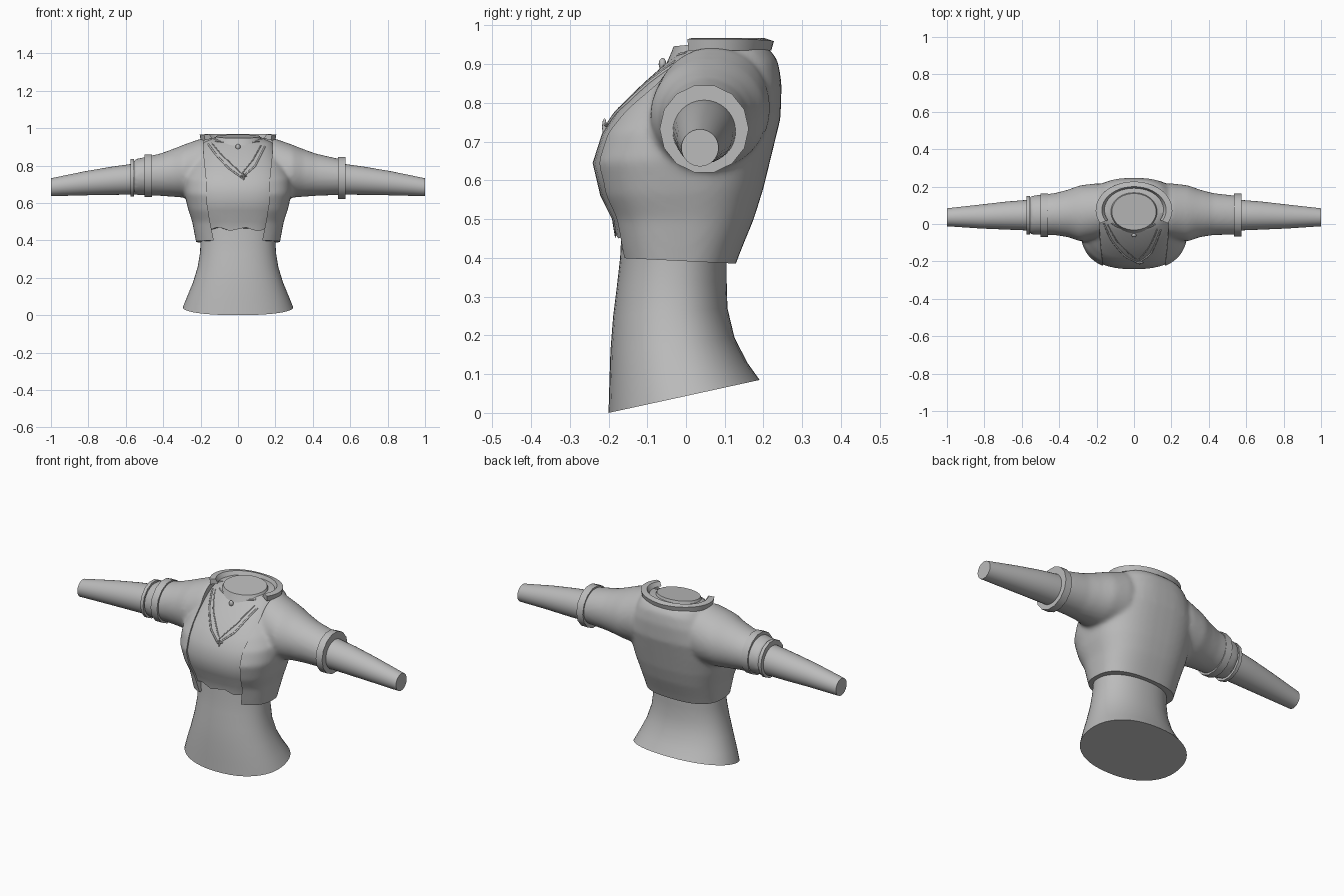
import bpy, bmesh, math
from mathutils import Vector
from mathutils.bvhtree import BVHTree

cube = bpy.data.objects.get("Cube")
if cube:
    bpy.data.objects.remove(cube)

grey = bpy.data.materials.new("plain_grey")
grey.use_nodes = True
grey.diffuse_color = (0.5, 0.5, 0.5, 1)
grey.node_tree.nodes["Principled BSDF"].inputs["Base Color"].default_value = (0.5, 0.5, 0.5, 1)


def finish(name, bm, angle=40):
    bmesh.ops.recalc_face_normals(bm, faces=bm.faces)
    mesh = bpy.data.meshes.new(name)
    bm.to_mesh(mesh)
    bm.free()
    obj = bpy.data.objects.new(name, mesh)
    bpy.context.collection.objects.link(obj)
    mesh.materials.append(grey)
    smooth(obj, angle)
    return obj


def smooth(obj, angle):
    bpy.ops.object.select_all(action='DESELECT')
    obj.select_set(True)
    bpy.context.view_layer.objects.active = obj
    bpy.ops.object.shade_smooth_by_angle(angle=math.radians(angle))


def loft(bm, rings):
    rows = [[bm.verts.new(p) for p in ring] for ring in rings]
    n = len(rows[0])
    for a, b in zip(rows, rows[1:]):
        for i in range(n):
            j = (i + 1) % n
            bm.faces.new((a[i], a[j], b[j], b[i]))
    bm.faces.new(rows[0])
    bm.faces.new(rows[-1])


def body_ring(half, yf, zf, yb, zb, power=2.6, inset=0, n=48):
    """Rounded section that may tilt from front height to back height."""
    half, yf, yb = half - inset, yf + inset, yb - inset
    pts = []
    for i in range(n):
        a = math.tau * i / n
        c, s = math.cos(a), math.sin(a)
        x = math.copysign(abs(c) ** (2 / power), c) * half
        t = (1 + math.copysign(abs(s) ** (2 / power), s)) / 2
        pts.append((x, yf + (yb - yf) * t, zf + (zb - zf) * t))
    return pts


def arm_ring(x, yc, ry, low, high, n=32):
    return [(x, yc + ry * math.cos(math.tau * i / n),
             (low + high) / 2 + (high - low) / 2 * math.sin(math.tau * i / n)) for i in range(n)]


def prism(name, outline, place, low, high):
    bm = bmesh.new()
    loft(bm, [[place(u, v, d) for u, v in outline] for d in (low, high)])
    obj = finish(name, bm)
    obj.hide_render = True
    return obj


# Waist and hips
bm = bmesh.new()
loft(bm, [body_ring(*r, power=2.2) for r in (
    (.295, -.2, .0, .19, .085), (.272, -.198, .07, .158, .13), (.24, -.195, .16, .125, .195),
    (.215, -.188, .25, .107, .27), (.203, -.178, .33, .105, .34), (.2, -.17, .4, .105, .4),
    (.2, -.165, .5, .105, .5))])
finish("waist", bm)

# Chest profile shared by the shirt and the jacket
chest = ((.245, -.2, .5, .175, .5), (.268, -.23, .56, .2, .58), (.288, -.25, .645, .222, .67),
         (.288, -.226, .72, .244, .76), (.255, -.19, .775, .247, .85),
         (.215, -.12, .85, .237, .91), (.19, -.05, .912, .212, .943),
         (.145, -.015, .938, .18, .952))

# Shirt with a wavy front hem
bm = bmesh.new()
loft(bm, [body_ring(.215, -.193, .46, .13, .46, inset=.009)]
     + [body_ring(*r, inset=.009) for r in chest])
for v in bm.verts:
    if v.co.z < .47:
        v.co.z += .01 * math.sin(v.co.x * 45)
shirt = finish("shirt", bm, 50)

# Jacket: body and sleeves melted into one smooth shell, then trimmed
bm = bmesh.new()
loft(bm, [body_ring(*r) for r in ((.215, -.16, .34, .112, .34), (.23, -.18, .42, .142, .42)) + chest])
sleeve = ((.05, .08, .12, .68, .94), (.2, .068, .15, .63, .944), (.29, .057, .15, .628, .912),
          (.35, .057, .128, .633, .888), (.42, .053, .113, .638, .863), (.56, .047, .103, .643, .832))
for side in (-1, 1):
    loft(bm, [arm_ring(side * r[0], *r[1:]) for r in sleeve])
jacket = finish("jacket", bm)
edge = ((.13, .3), (.13, .4), (.15, .5), (.166, .6), (.168, .72), (.185, .88), (.187, 1.1))
opening = prism("opening_cutter", list(edge) + [(-x, z) for x, z in reversed(edge)],
                lambda u, v, d: (u, d, v), -1, .06)
hem = prism("hem_cutter", ((-.5, .416), (.5, .367), (.5, .1), (-.5, .1)),
            lambda u, v, d: (d, u, v), -1, 1)
m = jacket.modifiers.new("melt", 'REMESH')
m.mode, m.voxel_size = 'VOXEL', .011
m = jacket.modifiers.new("soften", 'SMOOTH')
m.factor, m.iterations = .5, 8
for cutter in (opening, hem):
    m = jacket.modifiers.new("trim", 'BOOLEAN')
    m.operation, m.solver, m.object = 'DIFFERENCE', 'EXACT', cutter
bpy.context.view_layer.update()
result = bpy.data.meshes.new_from_object(jacket.evaluated_get(bpy.context.evaluated_depsgraph_get()))
jacket.modifiers.clear()
jacket.data = result
result.materials.clear()
result.materials.append(grey)
for p in result.polygons:
    p.material_index = 0
smooth(jacket, 40)
for cutter in (opening, hem):
    bpy.data.objects.remove(cutter)

# Bare forearms
for side, name in ((1, "left_arm"), (-1, "right_arm")):
    bm = bmesh.new()
    loft(bm, [arm_ring(side * x, y, r, z - r, z + r) for x, y, r, z in (
        (.5, .047, .084, .728), (.58, .047, .081, .726), (.68, .045, .075, .718),
        (.82, .04, .064, .705), (1, .036, .048, .684))])
    finish(name, bm)

# Faceted cuffs and bands around the sleeves
for name, x, width, radius, z in (("left_cuff", .555, .04, .115, .733),
                                  ("right_cuff", -.48, .04, .117, .746),
                                  ("right_band", -.566, .018, .103, .734)):
    bm = bmesh.new()
    loft(bm, [arm_ring(x + d * width / 2, .047, radius, z - radius, z + radius, 14) for d in (-1, 1)])
    finish(name, bm, 30)

# Neck stump
bm = bmesh.new()
loft(bm, [body_ring(*r, power=2.05) for r in (
    (.15, -.06, .88, .18, .9), (.125, -.038, .93, .168, .95), (.118, -.032, .946, .163, .966))])
finish("neck", bm)

# Turned collar, open at the front
bm = bmesh.new()
rows = []
for i in range(29):
    a = math.radians(-28 + 236 * i / 28)
    c, s = math.cos(a), math.sin(a)
    flick = .006 * abs(c)
    rows.append([bm.verts.new((rx * c, .075 + ry * s, z)) for rx, ry, z in (
        (.158, .115, .945), (.172, .125, .968), (.205, .152, .959 + flick), (.2, .145, .935))])
for a, b in zip(rows, rows[1:]):
    for k in range(4):
        j = (k + 1) % 4
        bm.faces.new((a[k], a[j], b[j], b[k]))
bm.faces.new(rows[0])
bm.faces.new(rows[-1])
finish("collar", bm, 35)

# Trims and necklaces laid onto the shirt surface
tree = BVHTree.FromObject(shirt, bpy.context.evaluated_depsgraph_get())


def on_shirt(x, z):
    return tree.ray_cast(Vector((x, -1, z)), Vector((0, 1, 0)))[0]


def strand(name, path, radius):
    pts = []
    for (x0, z0), (x1, z1) in zip(path, path[1:]):
        for k in range(8):
            hit = on_shirt(x0 + (x1 - x0) * k / 8, z0 + (z1 - z0) * k / 8)
            if hit:
                pts.append(hit)
    curve = bpy.data.curves.new(name, 'CURVE')
    curve.dimensions = '3D'
    curve.bevel_depth, curve.bevel_resolution, curve.use_fill_caps = radius, 1, True
    spline = curve.splines.new('POLY')
    spline.points.add(len(pts) - 1)
    for p, co in zip(spline.points, pts):
        p.co = (*co, 1)
    curve.materials.append(grey)
    bpy.context.collection.objects.link(bpy.data.objects.new(name, curve))


strand("neckline", ((-.16, .915), (-.12, .86), (-.05, .785), (.02, .735), (.09, .795), (.15, .915)), .005)
strand("long_chain", ((-.14, .92), (-.09, .86), (.02, .757), (.08, .83), (.13, .92)), .003)
strand("choker", ((-.12, .93), (-.06, .922), (0, .918), (.06, .922), (.12, .93)), .004)

# Choker pendant and small crossed pendant
for name, x, z, size in (("choker_pendant", 0, .9, (.013, .01, .016)),
                         ("pendant_upright", .03, .738, (.005, .006, .022)),
                         ("pendant_crossbar", .03, .744, (.02, .006, .005))):
    bm = bmesh.new()
    bmesh.ops.create_uvsphere(bm, u_segments=12, v_segments=8, radius=1)
    bmesh.ops.scale(bm, vec=size, verts=bm.verts)
    bmesh.ops.translate(bm, vec=on_shirt(x, z) + Vector((0, -.006, 0)), verts=bm.verts)
    finish(name, bm)
